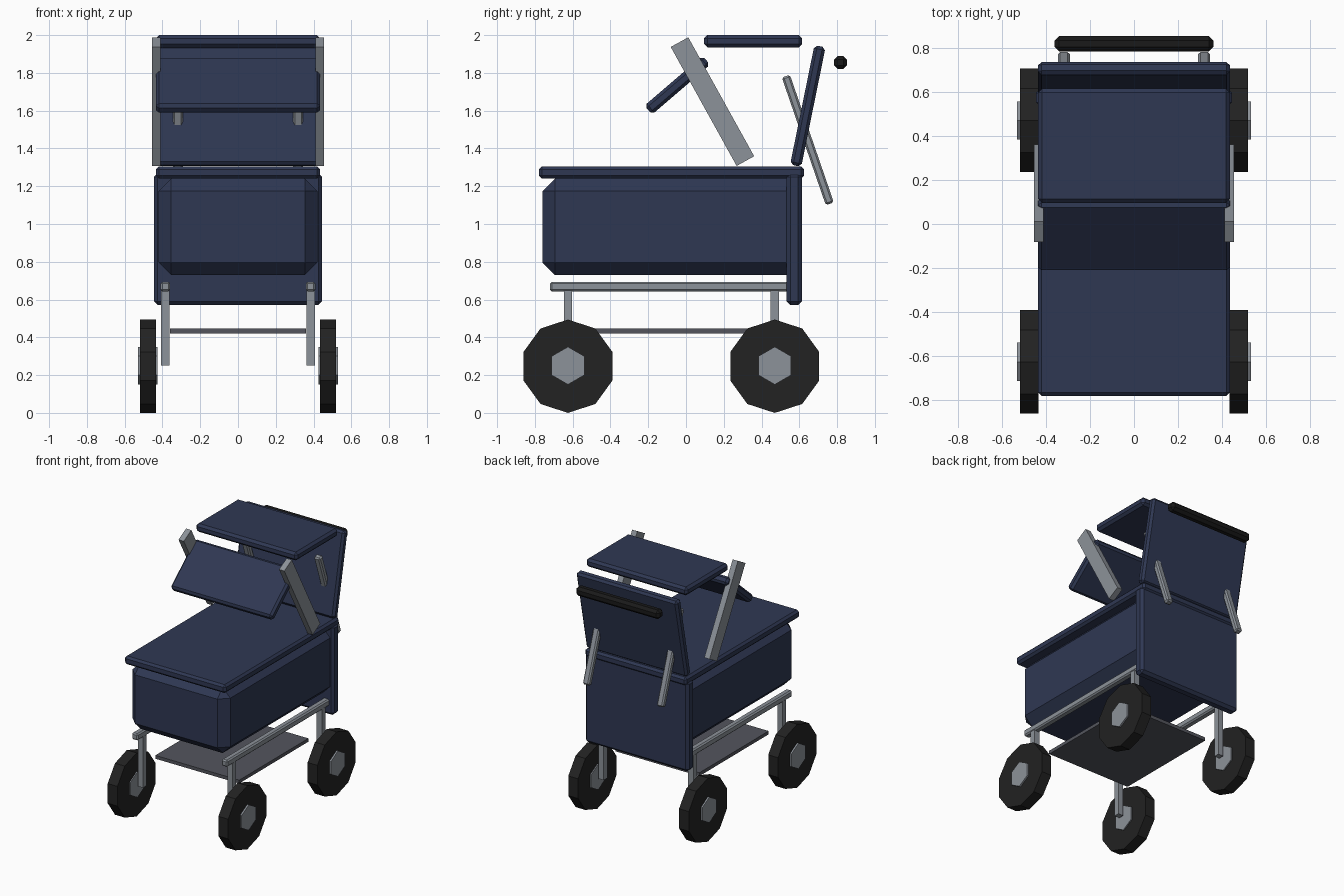
import bpy
import bmesh
import math
from mathutils import Matrix

if "Cube" in bpy.data.objects:
    bpy.data.objects.remove(bpy.data.objects["Cube"])


def material(name, rgb):
    m = bpy.data.materials.new(name)
    m.diffuse_color = (*rgb, 1)
    m.use_nodes = True
    m.node_tree.nodes["Principled BSDF"].inputs["Base Color"].default_value = m.diffuse_color
    return m


NAVY = material("navy fabric", (0.028, 0.039, 0.086))
METAL = material("grey metal", (0.262, 0.287, 0.319))
RUBBER = material("black rubber", (0.016, 0.016, 0.016))
GRIP = material("dark grip", (0.010, 0.010, 0.010))
TRAY = material("tray grey", (0.087, 0.091, 0.110))


def finish(bm, name, mat):
    bmesh.ops.recalc_face_normals(bm, faces=bm.faces)
    me = bpy.data.meshes.new(name)
    bm.to_mesh(me)
    bm.free()
    me.materials.append(mat)
    ob = bpy.data.objects.new(name, me)
    bpy.context.collection.objects.link(ob)
    return ob


def box(name, mat, centre, size, bevel=0, tilt=0):
    """Chamfered box, tilted about the x axis (degrees)."""
    bm = bmesh.new()
    bmesh.ops.create_cube(bm, size=1, matrix=Matrix.Diagonal((*size, 1)))
    if bevel:
        bmesh.ops.bevel(bm, geom=bm.edges[:], offset=bevel, segments=1,
                        affect='EDGES')
    bm.transform(Matrix.Translation(centre)
                 @ Matrix.Rotation(math.radians(tilt), 4, 'X'))
    return finish(bm, name, mat)


def disc(name, mat, centre, radius, width, sides):
    """Polygonal disc with its axis along x and one corner pointing up."""
    bm = bmesh.new()
    bmesh.ops.create_cone(bm, cap_ends=True, segments=sides, radius1=radius,
                          radius2=radius, depth=width)
    bm.transform(Matrix.Rotation(math.pi / 2, 4, 'Y'))
    top = max(bm.verts, key=lambda v: v.co.z).co
    bm.transform(Matrix.Translation(centre)
                 @ Matrix.Rotation(math.atan2(top.y, top.z), 4, 'X'))
    return finish(bm, name, mat)


# Basket, cover and back panels
box("basket", NAVY, (0, -0.08, 0.985), (0.84, 1.36, 0.51), 0.066)
box("basket_cover", NAVY, (0, -0.077, 1.273), (0.87, 1.405, 0.065), 0.016)
box("lower_back_panel", NAVY, (0, 0.573, 0.92), (0.89, 0.082, 0.70), 0.02)
box("upper_back_panel", NAVY, (0, 0.645, 1.625), (0.87, 0.06, 0.645), 0.016, -11.5)

# Hood
box("hood_top", NAVY, (0, 0.355, 1.968), (0.87, 0.52, 0.065), 0.018)
box("hood_visor", NAVY, (0, -0.046, 1.735), (0.87, 0.405, 0.062), 0.016, 40.6)

# Push handle and under-basket tray
box("push_handle", GRIP, (0, 0.818, 1.855), (0.72, 0.07, 0.07), 0.02)
box("tray", TRAY, (0, -0.075, 0.434), (0.72, 0.85, 0.026))

# Mirrored frame parts and wheels
for s, side in ((-1, "left"), (1, "right")):
    box(side + "_hood_arm", METAL, (s * 0.432, 0.14, 1.648), (0.045, 0.106, 0.72), 0, 29)
    box(side + "_handle_rod", METAL, (s * 0.318, 0.645, 1.445), (0.054, 0.045, 0.715), 0.01, 19)
    box(side + "_rail", METAL, (s * 0.385, -0.08, 0.668), (0.052, 1.28, 0.052), 0.01)
    for y, end in ((-0.625, "front"), (0.47, "back")):
        part = f"{end}_{side}_"
        box(part + "leg", METAL, (s * 0.385, y, 0.45), (0.044, 0.044, 0.40))
        disc(part + "wheel", RUBBER, (s * 0.476, y, 0.247), 0.247, 0.084, 10)
        disc(part + "hub", METAL, (s * 0.478, y, 0.25), 0.10, 0.105, 6)
